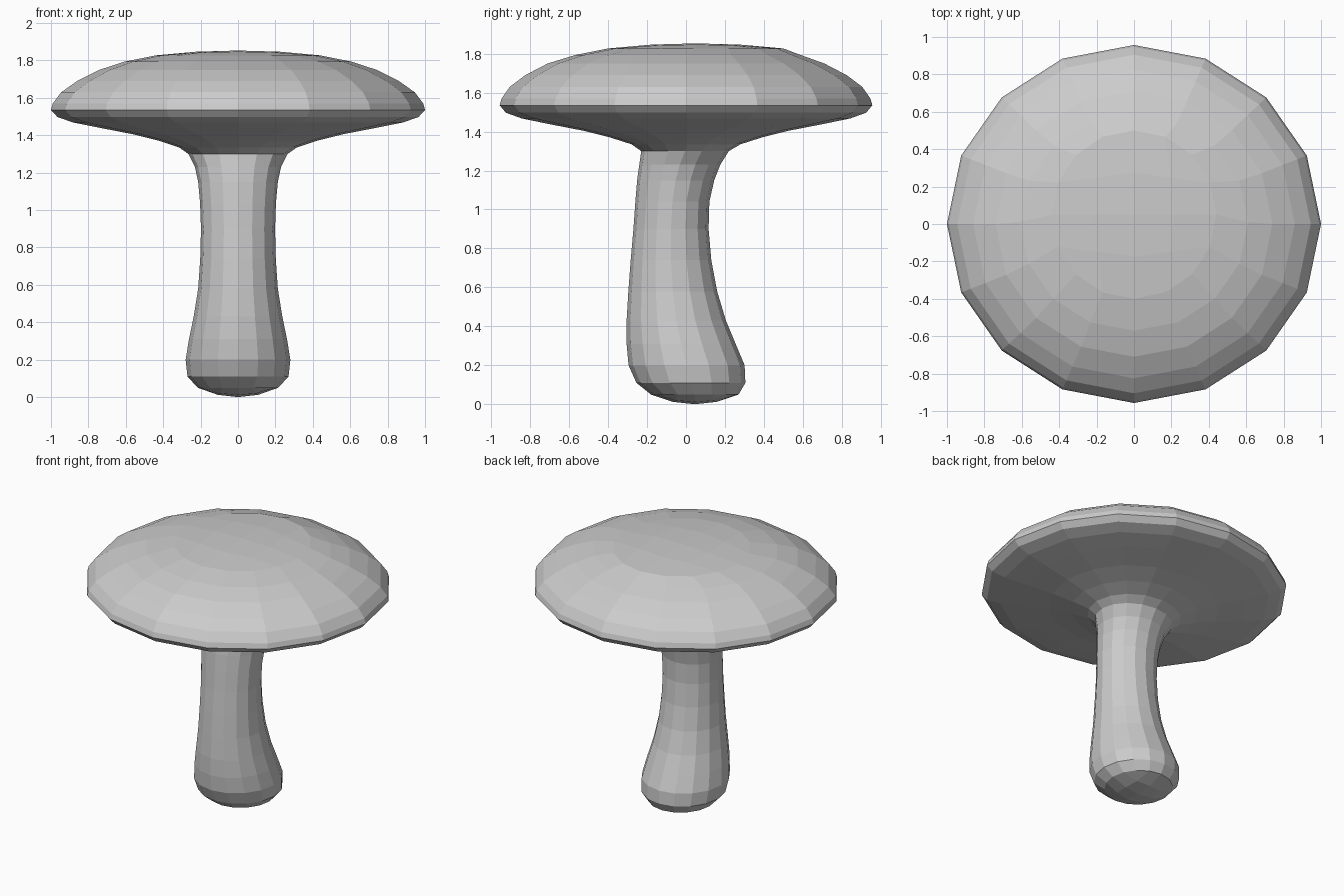
import bpy, bmesh
from math import sin, cos, tau

if "Cube" in bpy.data.objects:
    bpy.data.objects.remove(bpy.data.objects["Cube"])

SIDES = 16


def add_ring(bm, z, yc, rx, ry):
    return [bm.verts.new((rx * cos(tau * i / SIDES), yc + ry * sin(tau * i / SIDES), z))
            for i in range(SIDES)]


def grid_cap(bm, ring, spec, z_mid, z_centre):
    """Close a 16-sided ring with a 4 x 4 quad patch, rising from ring to centre."""
    z, yc, rx, ry = spec
    grid = {}
    # walk the square border counter-clockwise, starting at 45 degrees
    border = ([(2 - k, 2) for k in range(4)] + [(-2, 2 - k) for k in range(4)]
              + [(-2 + k, -2) for k in range(4)] + [(2, -2 + k) for k in range(4)])
    for k, cell in enumerate(border):
        grid[cell] = ring[(k + 2) % SIDES]
    for i in (-1, 0, 1):
        for j in (-1, 0, 1):
            f = 0.44 if i and j else 0.5
            h = z_centre if not (i or j) else z_mid
            if i and j:
                h += (z - z_mid) * 0.2
            grid[i, j] = bm.verts.new((rx * f * i, yc + ry * f * j, h))
    for i in range(-2, 2):
        for j in range(-2, 2):
            bm.faces.new([grid[i, j], grid[i + 1, j], grid[i + 1, j + 1], grid[i, j + 1]])


def loft(name, specs, cap_at, z_mid, z_centre):
    bm = bmesh.new()
    rings = [add_ring(bm, *s) for s in specs]
    for a, b in zip(rings, rings[1:]):
        for i in range(SIDES):
            j = (i + 1) % SIDES
            bm.faces.new([a[i], a[j], b[j], b[i]])
    grid_cap(bm, rings[cap_at], specs[cap_at], z_mid, z_centre)
    # bottom patch faces down
    if cap_at == 0:
        for f in bm.faces[-16:]:
            f.normal_flip()
    mesh = bpy.data.meshes.new(name)
    bm.to_mesh(mesh)
    bm.free()
    obj = bpy.data.objects.new(name, mesh)
    bpy.context.collection.objects.link(obj)
    return obj


# Stem: (z, y centre, x radius, y radius), leaning bulb at the foot
NECK = (1.30, -0.005, 0.265, 0.225)
stem = [
    (0.05, 0.045, 0.215, 0.225),
    (0.11, 0.025, 0.27, 0.28),
    (0.20, 0.003, 0.28, 0.298),
    (0.31, -0.025, 0.262, 0.28),
    (0.43, -0.05, 0.237, 0.255),
    (0.58, -0.068, 0.213, 0.228),
    (0.74, -0.077, 0.202, 0.207),
    (0.90, -0.077, 0.198, 0.193),
    (1.04, -0.07, 0.203, 0.19),
    (1.15, -0.053, 0.213, 0.198),
    (1.23, -0.032, 0.23, 0.208),
    NECK,
]
loft("stem", stem, 0, 0.012, 0.0)

# Cap: underside flare, rim, then dome
cap = [
    NECK,
    (1.335, 0.0, 0.315, 0.28),
    (1.37, 0.0, 0.42, 0.39),
    (1.405, 0.0, 0.56, 0.53),
    (1.44, 0.0, 0.74, 0.71),
    (1.468, 0.0, 0.88, 0.845),
    (1.497, 0.0, 0.965, 0.925),
    (1.535, 0.0, 1.0, 0.957),
    (1.57, 0.0, 0.99, 0.947),
    (1.63, 0.0, 0.945, 0.905),
    (1.69, 0.0, 0.86, 0.825),
    (1.75, 0.0, 0.74, 0.71),
    (1.793, 0.01, 0.61, 0.58),
    (1.827, 0.05, 0.44, 0.45),
]
loft("cap", cap, len(cap) - 1, 1.847, 1.853)
